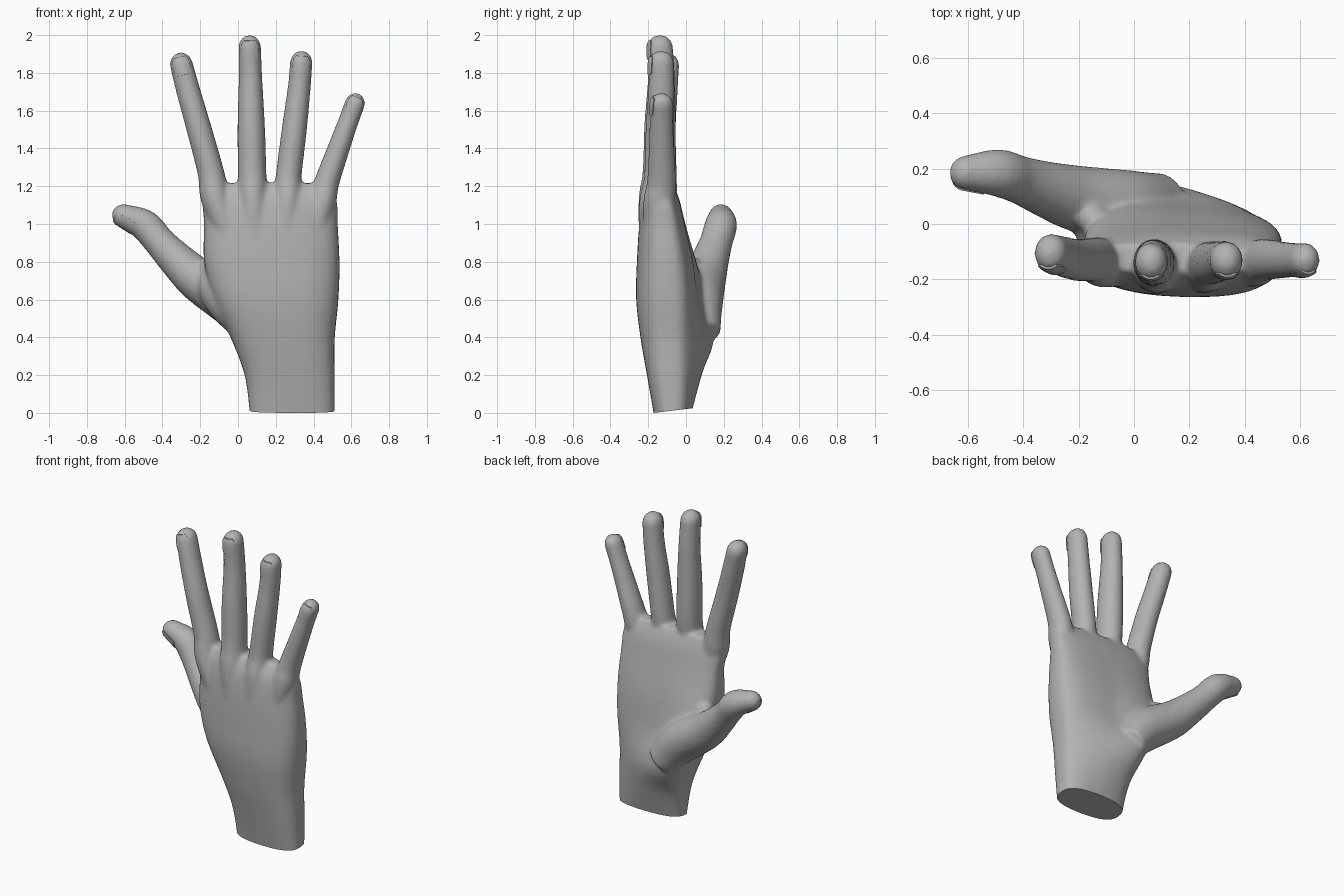
import bpy, bmesh, math
from mathutils import Vector

if "Cube" in bpy.data.objects:
    bpy.data.objects.remove(bpy.data.objects["Cube"])

skin = bpy.data.materials.new("plain_grey")
skin.diffuse_color = (0.45, 0.45, 0.45, 1)
skin.use_nodes = True
skin.node_tree.nodes["Principled BSDF"].inputs["Base Color"].default_value = skin.diffuse_color


def loft(bm, rings):
    """Skin a list of equal-length closed rings and cap both ends."""
    vs = [[bm.verts.new(p) for p in r] for r in rings]
    n = len(vs[0])
    faces = [bm.faces.new((a[i], a[(i + 1) % n], b[(i + 1) % n], b[i]))
             for a, b in zip(vs, vs[1:]) for i in range(n)]
    faces += [bm.faces.new(vs[0][::-1]), bm.faces.new(vs[-1])]
    bmesh.ops.recalc_face_normals(bm, faces=faces)


def frame(t):
    side = t.cross(Vector((0, 1, 0))).normalized()
    return side, t.cross(side).normalized()


def smooth_path(pts):
    """Catmull-Rom through rows of numbers."""
    p = [Vector(q) for q in pts]
    p = [2 * p[0] - p[1]] + p + [2 * p[-1] - p[-2]]
    out = []
    for a, b, c, d in zip(p, p[1:], p[2:], p[3:]):
        for k in range(4):
            u = k / 4
            out.append(0.5 * (2 * b + (c - a) * u + (2 * a - 5 * b + 4 * c - d) * u * u
                              + (3 * b - a - 3 * c + d) * u ** 3))
    return out + [p[-2]]


def ring(c, t, r, depth):
    s, u = frame(t)
    return [c + s * r * math.cos(a) + u * r * depth * math.sin(a)
            for a in (2 * math.pi * i / 20 for i in range(20))]


def digit(bm, pts, depth):
    """Round tube along a path with a domed tip."""
    q = smooth_path(pts)
    rings = []
    for i, p in enumerate(q):
        t = (q[min(i + 1, len(q) - 1)] - q[max(i - 1, 0)]).to_3d().normalized()
        rings.append(ring(p.to_3d(), t, p.w, depth))
    c, r = q[-1].to_3d(), q[-1].w
    for deg in (18, 36, 54, 70, 82):
        a = math.radians(deg)
        rings.append(ring(c + t * r * 1.05 * math.sin(a), t, r * math.cos(a), depth))
    loft(bm, rings)


def finish(name, bm):
    me = bpy.data.meshes.new(name)
    bm.to_mesh(me)
    bm.free()
    ob = bpy.data.objects.new(name, me)
    bpy.context.collection.objects.link(ob)
    me.materials.append(skin)
    return ob


def shade(ob, deg):
    bpy.ops.object.select_all(action='DESELECT')
    ob.select_set(True)
    bpy.context.view_layer.objects.active = ob
    bpy.ops.object.shade_smooth_by_angle(angle=math.radians(deg))


def nail(name, pts, depth, angle, length):
    """Thin curved plate lying on the end of a digit."""
    q = smooth_path(pts)
    a, b = q[-2], q[-1]
    t = (b - a).to_3d().normalized()
    gap = (b - a).to_3d().length
    s, u = frame(t)
    rings = []
    for k, w in ((-0.6, 30), (-0.5, 42), (-0.1, 46), (0.2, 45), (0.34, 36)):
        off = k * length
        if off > 0:
            r = b.w * (0.1 + 0.9 * math.sqrt(1 - (off / b.w) ** 2))
        else:
            r = b.w + (a.w - b.w) * -off / gap
        arc = [math.radians(angle + w * (j / 4 - 1)) for j in range(9)]
        c = b.to_3d() + t * off
        outer = [c + s * (r + .003) * math.cos(x) + u * (r * depth + .003) * math.sin(x) for x in arc]
        inner = [c + s * (r - .006) * math.cos(x) + u * (r * depth - .006) * math.sin(x) for x in arc]
        rings.append(outer + inner[::-1])
    bm = bmesh.new()
    loft(bm, rings)
    shade(finish(name, bm), 40)


body = bmesh.new()

# wrist and palm: z, left x, right x, edge y, back y, palm y at left / middle / right
sections = [
    (-.10, .07, .51, -.07, -.16, .00, .01, .01),
    (.00, .062, .512, -.07, -.172, .025, .03, .025),
    (.20, .035, .512, -.07, -.207, .095, .08, .03),
    (.39, -.035, .512, -.07, -.240, .205, .115, .03),
    (.60, -.13, .532, -.08, -.264, .165, .07, .045),
    (.80, -.18, .538, -.09, -.260, .085, .04, .03),
    (1.00, -.18, .528, -.10, -.247, .005, -.005, -.01),
    (1.13, -.19, .52, -.115, -.224, -.035, -.035, -.045),
    (1.215, -.17, .44, -.13, -.18, -.07, -.07, -.085),
]
rings = []
for z, xl, xr, ye, yb, pl, pm, pr in smooth_path(sections):
    r = []
    for i in range(36):
        a = 2 * math.pi * i / 36
        c = math.copysign(abs(math.cos(a)) ** .7, math.cos(a))
        s = abs(math.sin(a)) ** .7
        top = pm + (pr - pm) * c if c > 0 else pm + (pm - pl) * c
        edge = top if math.sin(a) > 0 else yb + .012 * max(-c, 0)
        r.append(Vector(((xl + xr) / 2 + c * (xr - xl) / 2, ye + (edge - ye) * s, z)))
    rings.append(r)
loft(body, rings)

# fingers, from hand bones to tip: x, y, z, radius
digits = {
    "index": [(-.01, -.155, .85, .06), (-.115, -.14, 1.12, .078), (-.143, -.13, 1.27, .071),
              (-.205, -.13, 1.5, .067), (-.262, -.117, 1.7, .064), (-.300, -.105, 1.845, .061)],
    "middle": [(.10, -.18, .85, .06), (.08, -.165, 1.12, .076), (.075, -.143, 1.27, .076),
               (.07, -.138, 1.52, .073), (.066, -.13, 1.77, .063), (.062, -.138, 1.938, .06)],
    "ring": [(.24, -.18, .85, .06), (.26, -.165, 1.1, .074), (.268, -.143, 1.25, .069),
             (.298, -.138, 1.5, .067), (.324, -.13, 1.72, .061), (.335, -.132, 1.855, .06)],
    "little": [(.38, -.165, .85, .05), (.443, -.145, 1.1, .072), (.47, -.13, 1.22, .067),
               (.533, -.13, 1.4, .059), (.587, -.13, 1.55, .054), (.619, -.13, 1.638, .054)],
}
for pts in digits.values():
    digit(body, pts, 1.15)

# thumb, and the fleshy web that ties it to the back of the hand
thumb = [(.11, .08, .42, .10), (-.02, .06, .575, .13), (-.205, .092, .70, .116),
         (-.325, .128, .81, .097), (-.415, .16, .905, .084), (-.495, .185, .995, .083),
         (-.604, .185, 1.044, .062)]
digit(body, thumb, 1.04)
digit(body, [(.07, -.06, .44, .09), (-.025, -.055, .57, .125), (-.105, -.01, .69, .12),
             (-.15, .02, .77, .06)], 1.0)

# fuse everything into one skin
raw = finish("hand_parts", body)
m = raw.modifiers.new("fuse", 'REMESH')
m.mode, m.voxel_size = 'VOXEL', 0.012
m = raw.modifiers.new("soften", 'SMOOTH')
m.factor, m.iterations = 0.5, 9
bpy.context.view_layer.update()
fused = bpy.data.meshes.new_from_object(raw.evaluated_get(bpy.context.evaluated_depsgraph_get()))
bm = bmesh.new()
bm.from_mesh(fused)
bpy.data.objects.remove(raw)

# cut the wrist flat, slightly tilted
bmesh.ops.bisect_plane(bm, geom=bm.verts[:] + bm.edges[:] + bm.faces[:],
                       plane_co=(0, -.17, 0), plane_no=(0, -.12, 1), clear_inner=True)
bmesh.ops.holes_fill(bm, edges=[e for e in bm.edges if e.is_boundary], sides=0)
for f in bm.faces:
    f.material_index = 0
shade(finish("hand", bm), 45)

# nails
for name, pts in digits.items():
    nail(name + "_nail", pts, 1.15, 90, .105)
nail("thumb_nail", thumb, 1.04, 42, .125)
